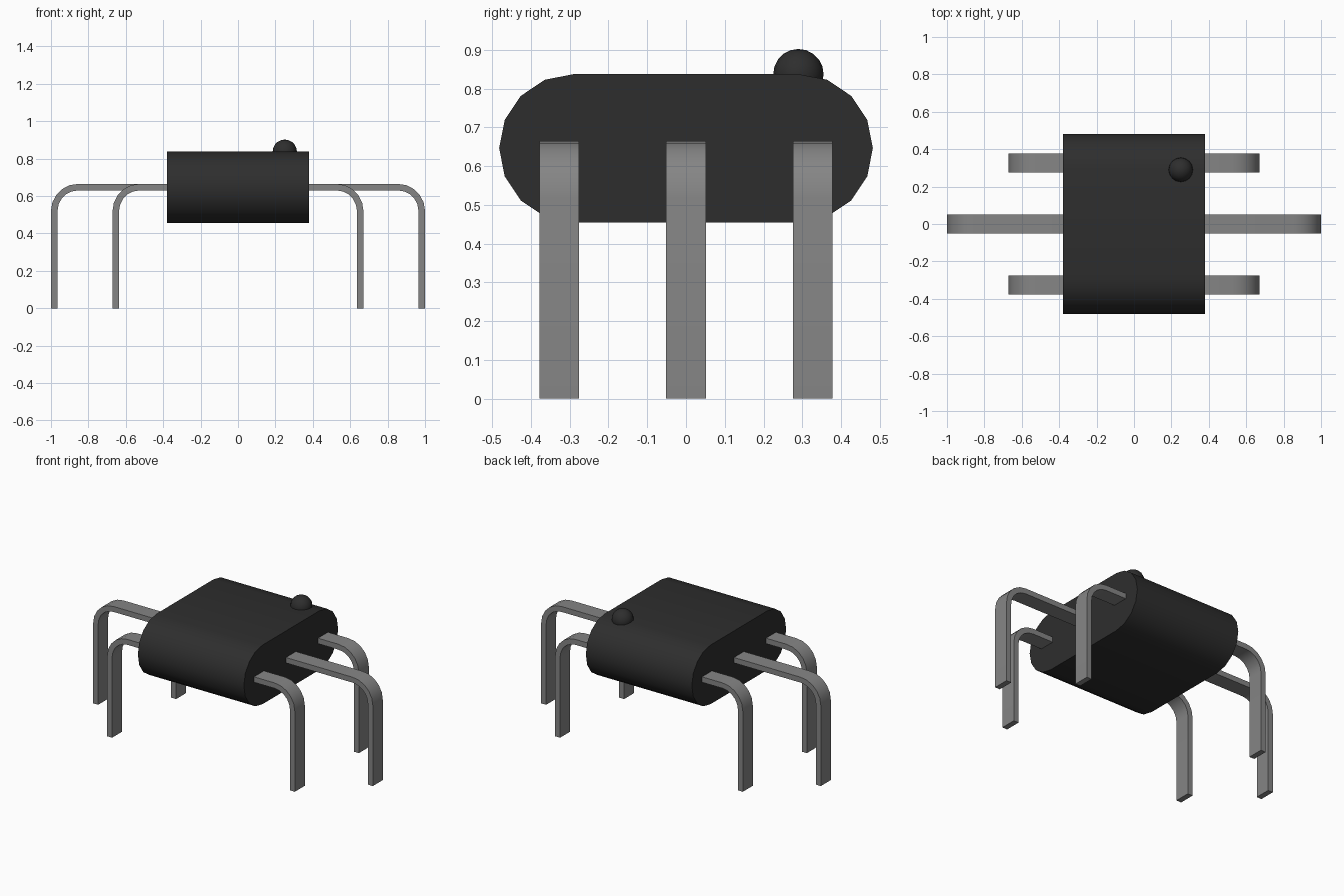
import bpy, bmesh, math

if "Cube" in bpy.data.objects:
    bpy.data.objects.remove(bpy.data.objects["Cube"])

def material(name, value):
    m = bpy.data.materials.new(name)
    m.diffuse_color = (value, value, value, 1)
    m.use_nodes = True
    m.node_tree.nodes["Principled BSDF"].inputs["Base Color"].default_value = m.diffuse_color
    return m

black = material("black plastic", 0.027)
grey = material("grey metal", 0.235)

def finish(name, bm, mat, angle=30):
    bmesh.ops.recalc_face_normals(bm, faces=bm.faces)
    me = bpy.data.meshes.new(name)
    bm.to_mesh(me)
    bm.free()
    me.materials.append(mat)
    ob = bpy.data.objects.new(name, me)
    bpy.context.collection.objects.link(ob)
    bpy.ops.object.select_all(action='DESELECT')
    ob.select_set(True)
    bpy.context.view_layer.objects.active = ob
    bpy.ops.object.shade_smooth_by_angle(angle=math.radians(angle))
    return ob

def extrude_profile(name, points, vec, mat):
    bm = bmesh.new()
    face = bm.faces.new([bm.verts.new(p) for p in points])
    res = bmesh.ops.extrude_face_region(bm, geom=[face], use_keep_orig=True)
    verts = [g for g in res["geom"] if isinstance(g, bmesh.types.BMVert)]
    bmesh.ops.translate(bm, verts=verts, vec=vec)
    return finish(name, bm, mat)

# Body: stadium profile extruded along x
MID, R, OFF = 0.646, 0.191, 0.291
profile = []
for side, start in ((1, -90), (-1, 90)):
    for i in range(9):
        a = math.radians(start + i * 22.5)
        profile.append((-0.379, side * OFF + R * math.cos(a), MID + R * math.sin(a)))
extrude_profile("body", profile, (0.758, 0, 0), black)

# Orientation dot on top
bm = bmesh.new()
bmesh.ops.create_uvsphere(bm, u_segments=16, v_segments=10, radius=0.065)
bmesh.ops.translate(bm, verts=bm.verts, vec=(0.25, 0.29, 0.837))
finish("marker_dot", bm, black, 40)

# Bent flat leads: centre pair is longer
TOP, THICK, BEND, WIDTH = 0.665, 0.035, 0.145, 0.102
def lead(name, side, y, reach):
    def arc(radius):
        return [(reach - BEND + radius * math.sin(a), TOP - BEND + radius * math.cos(a))
                for a in (math.radians(i * 18) for i in range(6))]
    outer = [(0.35, TOP)] + arc(BEND) + [(reach, 0)]
    inner = [(0.35, TOP - THICK)] + arc(BEND - THICK) + [(reach - THICK, 0)]
    pts = [(side * x, y - WIDTH / 2, z) for x, z in outer + inner[::-1]]
    extrude_profile(name, pts, (0, WIDTH, 0), grey)

for side, sname in ((-1, "left"), (1, "right")):
    for y, reach, pos in ((-0.327, 0.671, "front"), (0, 1.0, "middle"), (0.327, 0.671, "back")):
        lead(f"{sname}_{pos}_lead", side, y, reach)
